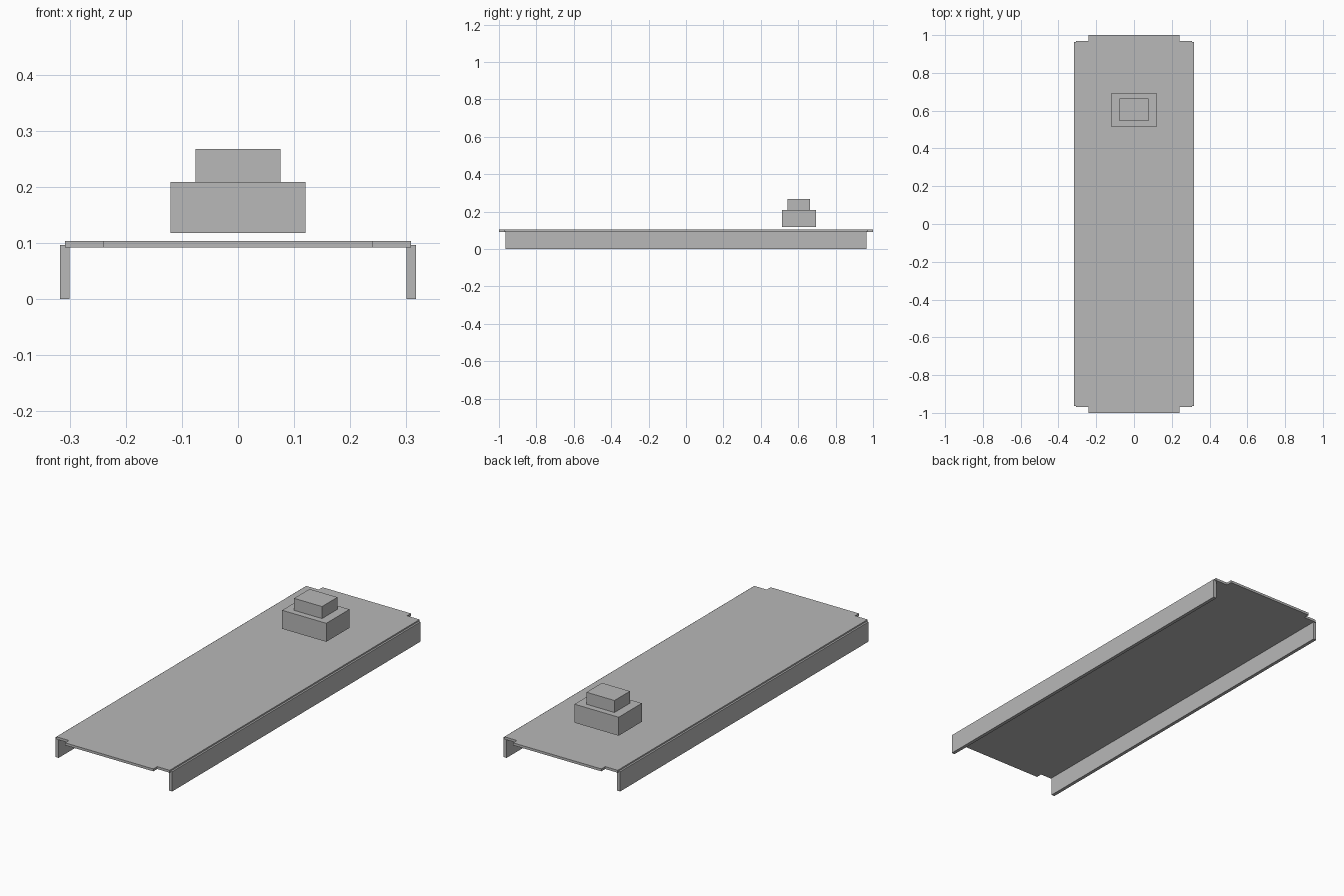
import bpy
import bmesh

if "Cube" in bpy.data.objects:
    bpy.data.objects.remove(bpy.data.objects["Cube"])

grey = bpy.data.materials.new("plain grey")
grey.diffuse_color = (0.48, 0.48, 0.48, 1)
grey.use_nodes = True
grey.node_tree.nodes["Principled BSDF"].inputs["Base Color"].default_value = grey.diffuse_color


def prism(name, outline, z0, z1):
    """Extrude a flat xy outline from z0 up to z1."""
    bm = bmesh.new()
    face = bm.faces.new([bm.verts.new((x, y, z0)) for x, y in outline])
    top = bmesh.ops.extrude_face_region(bm, geom=[face])["geom"]
    verts = [v for v in top if isinstance(v, bmesh.types.BMVert)]
    bmesh.ops.translate(bm, vec=(0, 0, z1 - z0), verts=verts)
    bmesh.ops.recalc_face_normals(bm, faces=bm.faces)
    mesh = bpy.data.meshes.new(name)
    bm.to_mesh(mesh)
    bm.free()
    mesh.materials.append(grey)
    obj = bpy.data.objects.new(name, mesh)
    bpy.context.collection.objects.link(obj)
    return obj


def box(name, x0, x1, y0, y1, z0, z1):
    return prism(name, [(x0, y0), (x1, y0), (x1, y1), (x0, y1)], z0, z1)


# Deck sheet with a small notch at each corner
quarter = [(0.308, 0.97), (0.24, 0.97), (0.24, 1.0)]
right = [(x, -y) for x, y in reversed(quarter)] + quarter
deck = right + [(-x, -y) for x, y in right]
prism("deck", deck, 0.092, 0.104)

# Side flanges hanging below the long edges
for side, s in (("left", -1), ("right", 1)):
    x0, x1 = sorted((s * 0.300, s * 0.317))
    box(side + "_flange", x0, x1, -0.964, 0.964, 0.0, 0.097)

# Stepped block hovering just over the deck
box("block_base", -0.12, 0.12, 0.514, 0.694, 0.118, 0.209)
box("block_cap", -0.076, 0.076, 0.544, 0.664, 0.209, 0.268)
